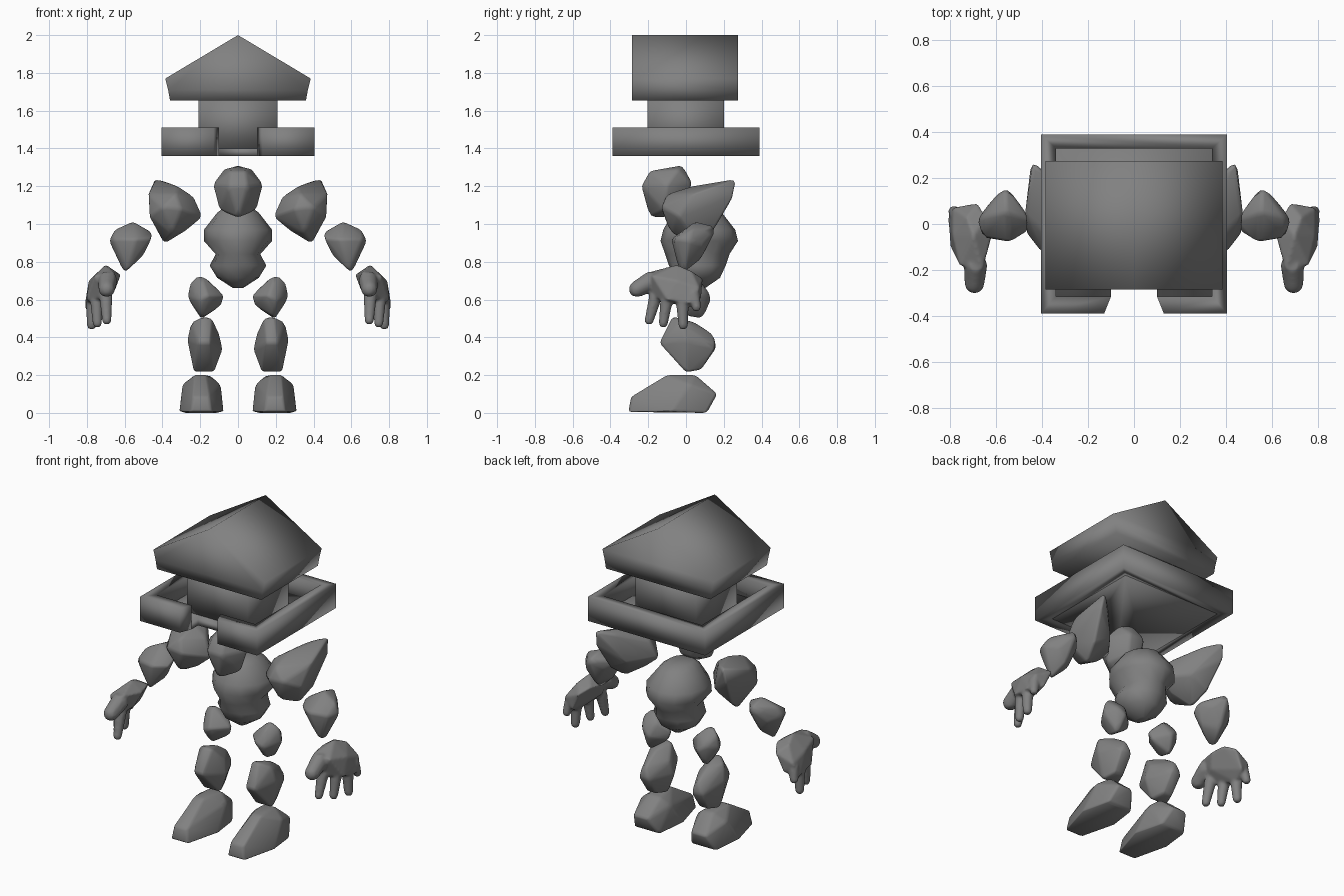
import bpy, bmesh, math
from mathutils import Vector

stone = bpy.data.materials.new("grey stone")
stone.diffuse_color = (0.22, 0.22, 0.22, 1)


def finish(name, bm, mirror=False, bevel=0.0, blend=False):
    bmesh.ops.recalc_face_normals(bm, faces=bm.faces)
    me = bpy.data.meshes.new(name)
    for f in bm.faces:
        f.smooth = True
    bm.to_mesh(me)
    bm.free()
    me.materials.append(stone)
    ob = bpy.data.objects.new(name, me)
    bpy.context.collection.objects.link(ob)
    if blend:
        m = ob.modifiers.new("fuse", 'REMESH')
        m.mode = 'VOXEL'
        m.voxel_size = 0.008
        m.use_smooth_shade = True
        m = ob.modifiers.new("soften", 'SMOOTH')
        m.iterations = 5
    if bevel:
        m = ob.modifiers.new("round", 'BEVEL')
        m.width = bevel
        m.segments = 2
        m.limit_method = 'ANGLE'
        m.angle_limit = math.radians(15)
    if mirror:
        m = ob.modifiers.new("mirror", 'MIRROR')
        m.use_clip = False
        m.use_mirror_merge = False
    return ob


def hull_into(bm, pts):
    verts = [bm.verts.new(p) for p in pts]
    r = bmesh.ops.convex_hull(bm, input=verts)
    dead = {v for v in r["geom_interior"] + r["geom_unused"]
            if isinstance(v, bmesh.types.BMVert) and not v.link_faces}
    bmesh.ops.delete(bm, geom=list(dead), context='VERTS')


def rock(name, pts, mirror=True, bevel=0.014):
    bm = bmesh.new()
    hull_into(bm, pts)
    return finish(name, bm, mirror, bevel)


def prism(name, outline, a, b, axis='z'):
    """Extrude an outline along z, or along y when it lies in the xz plane."""
    bm = bmesh.new()
    at = (lambda p, h: (p[0], p[1], h)) if axis == 'z' else (lambda p, h: (p[0], h, p[1]))
    lo = [bm.verts.new(at(p, a)) for p in outline]
    hi = [bm.verts.new(at(p, b)) for p in outline]
    n = len(outline)
    bm.faces.new(lo[::-1])
    bm.faces.new(hi)
    for i in range(n):
        j = (i + 1) % n
        bm.faces.new((lo[i], lo[j], hi[j], hi[i]))
    return finish(name, bm)


def both(half):
    """Complete a right-hand outline with its left-hand mirror."""
    return half + [(-x, y) for x, y in reversed(half) if x]


# House on top: roof, room, walled yard with a front gate
prism("roof", both([(0, 2.0), (0.385, 1.77), (0.37, 1.71), (0.36, 1.655)]), -0.285, 0.275, 'y')
prism("house_room", both([(0.21, -0.205), (0.21, 0.2)]), 1.39, 1.68)
prism("yard_wall", both([(0.10, -0.315), (0.13, -0.39), (0.405, -0.39), (0.405, 0.39)])[:4]
      + [(-0.405, 0.39), (-0.405, -0.39), (-0.13, -0.39), (-0.10, -0.315),
         (-0.34, -0.315), (-0.34, 0.33), (0.34, 0.33), (0.34, -0.315)], 1.36, 1.51)
prism("yard_floor", [(0.10, -0.315), (0.34, -0.315), (0.34, 0.33), (-0.34, 0.33),
                     (-0.34, -0.315), (-0.10, -0.315), (-0.10, -0.25), (0.10, -0.25)], 1.36, 1.40)

# Head stone
rock("head", [(0, -0.02, 1.31), (0.075, -0.04, 1.29), (-0.075, -0.04, 1.29),
              (0.04, -0.19, 1.28), (-0.04, -0.19, 1.28), (0.135, -0.10, 1.21),
              (-0.135, -0.10, 1.21), (0.05, -0.235, 1.2), (-0.05, -0.235, 1.2),
              (0.05, 0.03, 1.22), (-0.05, 0.03, 1.22), (0.1, -0.12, 1.075),
              (-0.1, -0.12, 1.075), (0, -0.19, 1.035), (0, -0.1, 1.035),
              (0.04, 0.0, 1.1), (-0.04, 0.0, 1.1)], False)

# Torso, lofted from rings: height, y centre, x radius, y radius
bm = bmesh.new()
SIDES = 12
rings = []
for z, cy, rx, ry in [(1.09, 0.05, 0.07, 0.08), (1.06, 0.06, 0.11, 0.13), (0.97, 0.07, 0.18, 0.19),
                      (0.91, 0.07, 0.18, 0.205), (0.84, 0.06, 0.118, 0.17), (0.78, 0.06, 0.15, 0.15),
                      (0.715, 0.06, 0.11, 0.12), (0.66, 0.06, 0.025, 0.04)]:
    rings.append([bm.verts.new((rx * math.cos(t), cy + ry * math.sin(t), z))
                  for t in (math.tau * i / SIDES for i in range(SIDES))])
for a, b in zip(rings, rings[1:]):
    for i in range(SIDES):
        j = (i + 1) % SIDES
        bm.faces.new((a[i], a[j], b[j], b[i]))
bm.faces.new(rings[0])
bm.faces.new(rings[-1])
finish("torso", bm)

# Arms
rock("shoulder", [(0.185, 0.0, 1.04), (0.23, 0.02, 1.14), (0.32, 0.03, 1.20), (0.36, 0.2, 1.215),
                  (0.44, 0.27, 1.24), (0.45, 0.25, 1.14), (0.475, 0.04, 1.16), (0.47, -0.04, 1.04),
                  (0.39, 0.05, 0.895), (0.35, -0.08, 0.95), (0.275, 0.0, 0.965), (0.3, -0.13, 1.08),
                  (0.40, -0.13, 1.09), (0.33, -0.1, 1.16), (0.42, 0.15, 0.97), (0.3, 0.15, 1.03)])
rock("forearm", [(0.45, 0.02, 0.955), (0.46, -0.03, 0.92), (0.555, 0.05, 1.015), (0.56, 0.17, 0.985),
                 (0.655, 0.03, 0.97), (0.685, 0.02, 0.91), (0.66, -0.06, 0.92), (0.54, -0.08, 0.92),
                 (0.605, -0.01, 0.74), (0.58, -0.04, 0.76), (0.495, 0.0, 0.84), (0.5, 0.09, 0.92),
                 (0.63, 0.09, 0.89), (0.57, 0.08, 0.81)])

# Hand: palm with thumb and four tapering fingers fused together
bm = bmesh.new()
hull_into(bm, [(0.70, -0.05, 0.785), (0.73, 0.03, 0.75), (0.68, 0.09, 0.71), (0.64, 0.03, 0.74),
               (0.62, -0.06, 0.73), (0.66, -0.2, 0.745), (0.76, -0.18, 0.725), (0.79, -0.05, 0.7),
               (0.79, 0.07, 0.66), (0.73, 0.08, 0.60), (0.75, 0.0, 0.56), (0.70, -0.19, 0.61),
               (0.80, -0.1, 0.6), (0.65, -0.1, 0.65), (0.81, 0.03, 0.58)])


def ball(c, r):
    out = []
    for k in range(1, 6):
        t = math.pi * k / 6
        for i in range(10):
            u = math.tau * i / 10
            out.append(Vector(c) + r * Vector((math.sin(t) * math.cos(u),
                                               math.sin(t) * math.sin(u), math.cos(t))))
    return out


for p, r, q, s in [((0.69, -0.18, 0.70), 0.052, (0.695, -0.26, 0.655), 0.044),
                   ((0.70, -0.16, 0.62), 0.036, (0.695, -0.195, 0.49), 0.025),
                   ((0.75, -0.10, 0.61), 0.036, (0.745, -0.12, 0.475), 0.025),
                   ((0.77, -0.02, 0.60), 0.036, (0.775, -0.015, 0.465), 0.026),
                   ((0.77, 0.04, 0.63), 0.034, (0.785, 0.055, 0.56), 0.025)]:
    hull_into(bm, ball(p, r) + ball(q, s))
finish("hand", bm, True, 0, True)

# Legs
rock("thigh", [(0.20, 0.03, 0.74), (0.255, 0.05, 0.69), (0.27, 0.05, 0.61), (0.195, 0.09, 0.495),
               (0.085, 0.05, 0.57), (0.07, 0.04, 0.62), (0.16, -0.06, 0.62), (0.21, -0.05, 0.6),
               (0.19, 0.0, 0.51), (0.17, 0.135, 0.6), (0.22, 0.12, 0.64), (0.14, 0.09, 0.68)])
rock("shin", [(0.14, -0.06, 0.505), (0.19, -0.07, 0.51), (0.25, -0.02, 0.48), (0.27, 0.0, 0.385),
              (0.15, -0.14, 0.37), (0.21, -0.14, 0.37), (0.235, 0.0, 0.215), (0.125, 0.0, 0.215),
              (0.15, 0.08, 0.23), (0.21, 0.08, 0.23), (0.08, 0.0, 0.335), (0.10, 0.02, 0.42),
              (0.15, 0.16, 0.345), (0.22, 0.155, 0.35), (0.18, 0.145, 0.42), (0.18, 0.05, 0.48)])
rock("foot", [(0.14, -0.305, 0.005), (0.25, -0.305, 0.005), (0.15, -0.29, 0.085), (0.24, -0.29, 0.085),
              (0.17, -0.1, 0.2), (0.23, -0.1, 0.2), (0.145, 0.05, 0.195), (0.22, 0.05, 0.2),
              (0.295, 0.02, 0.15), (0.09, 0.02, 0.15), (0.312, -0.08, 0.01), (0.075, -0.08, 0.01),
              (0.28, 0.11, 0.0), (0.11, 0.11, 0.0), (0.15, 0.165, 0.1), (0.25, 0.165, 0.1)])
